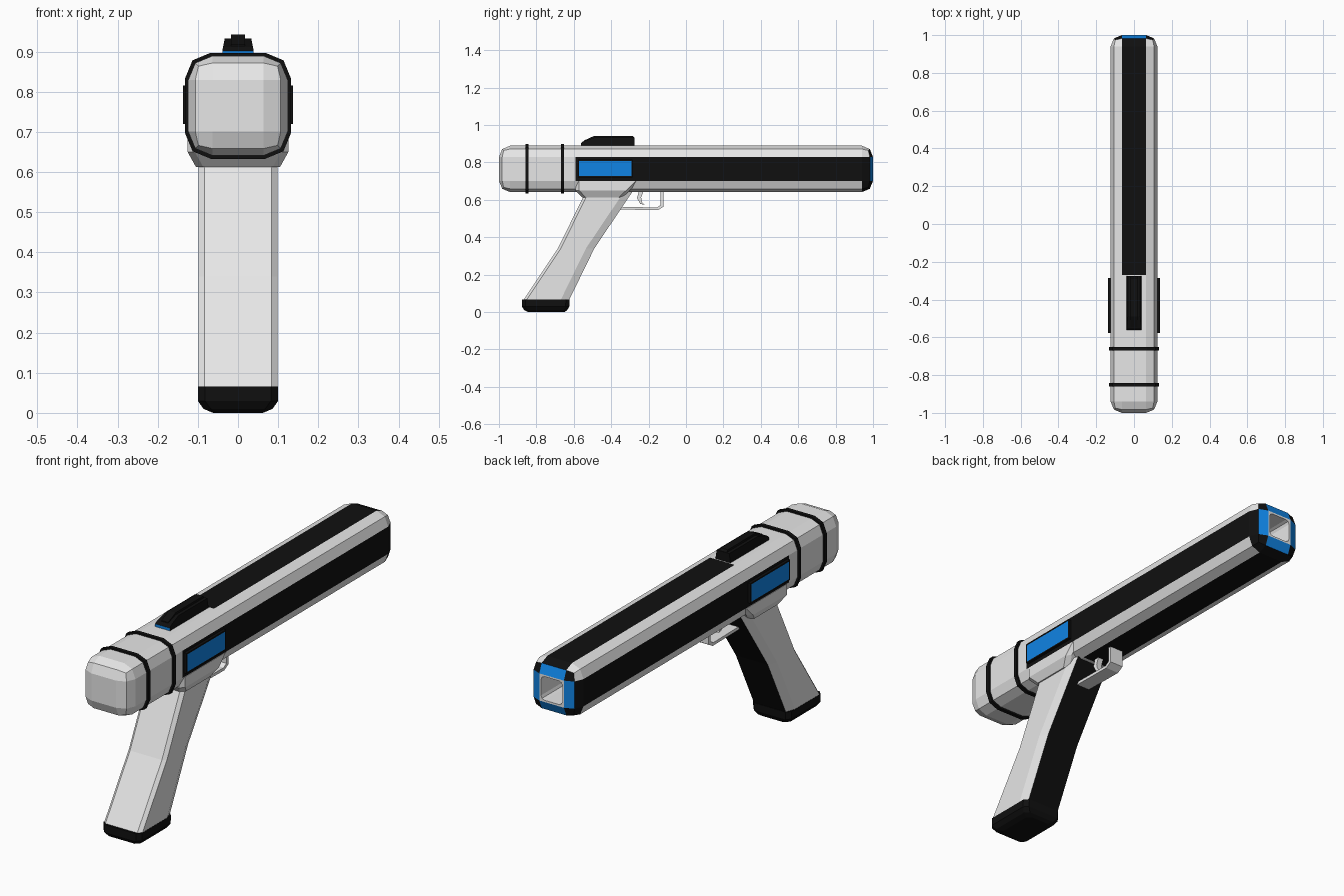
import bpy, bmesh
from mathutils import Vector

if "Cube" in bpy.data.objects:
    bpy.data.objects.remove(bpy.data.objects["Cube"])


def material(name, rgb):
    m = bpy.data.materials.new(name)
    m.use_nodes = True
    m.diffuse_color = (*rgb, 1)
    m.node_tree.nodes["Principled BSDF"].inputs["Base Color"].default_value = (*rgb, 1)
    return m


MATS = [material("white shell", (0.8, 0.8, 0.8)),
        material("black trim", (0.005, 0.005, 0.005)),
        material("blue accent", (0.005, 0.23, 0.78))]
WHITE, BLACK, BLUE = range(3)


def finish(name, bm, rule):
    """Colour faces by a rule (or one index) and make the object."""
    bmesh.ops.recalc_face_normals(bm, faces=bm.faces)
    for f in bm.faces:
        f.material_index = rule(f.calc_center_median(), f.normal) if callable(rule) else rule
    mesh = bpy.data.meshes.new(name)
    bm.to_mesh(mesh)
    bm.free()
    for m in MATS:
        mesh.materials.append(m)
    obj = bpy.data.objects.new(name, mesh)
    bpy.context.collection.objects.link(obj)
    return obj


def box(lo, hi):
    bm = bmesh.new()
    bmesh.ops.create_cube(bm, size=1)
    lo, hi = Vector(lo), Vector(hi)
    for v in bm.verts:
        v.co = (lo + hi) / 2 + v.co * (hi - lo)
    return bm


def bevel(bm, edges, width, segments):
    bmesh.ops.bevel(bm, geom=edges, offset=width, segments=segments,
                    profile=0.5, affect='EDGES')


def along_y(e):
    d = e.verts[0].co - e.verts[1].co
    return abs(d.y) > 0.9 * d.length


def loft(name, rings, rule):
    bm = bmesh.new()
    loops = [[bm.verts.new(p) for p in r] for r in rings]
    n = len(loops[0])
    for a, b in zip(loops, loops[1:]):
        for i in range(n):
            j = (i + 1) % n
            bm.faces.new((a[i], a[j], b[j], b[i]))
    bm.faces.new(loops[0])
    bm.faces.new(loops[-1])
    return finish(name, bm, rule)


def prism(name, profile, half, rule):
    """Side profile in (y, z), extruded across x."""
    return loft(name, [[(x, y, z) for y, z in profile] for x in (-half, half)], rule)


def slab(z, y0, y1, w, front=0.02, back=0.02, cx=0.018):
    """Horizontal rectangle with cut corners."""
    half = [(w - cx, y0), (w, y0 + front), (w, y1 - back), (w - cx, y1)]
    return [(x, y, z) for x, y in half] + [(-x, y, z) for x, y in reversed(half)]


# Main body: rounded bar with a bore in the muzzle end
CZ, H, R = 0.765, 0.124, 0.06
FLAT = H - R + 0.002
bm = box((-H, -1, CZ - H), (H, 1, CZ + H))
bevel(bm, bm.edges[:], R, 2)
end = max(bm.faces, key=lambda f: f.calc_center_median().y)
bmesh.ops.inset_region(bm, faces=[end], thickness=0.012)
bore = bmesh.ops.extrude_discrete_faces(bm, faces=[end])["faces"][0]
bmesh.ops.translate(bm, verts=bore.verts[:], vec=(0, -0.3, 0))
bm.edges.ensure_lookup_table()
bevel(bm, [e for e in bm.edges if along_y(e) and 0.25 < e.calc_length() < 0.35], 0.018, 2)
for y in (-0.59, -0.27):
    bmesh.ops.bisect_plane(bm, geom=bm.verts[:] + bm.edges[:] + bm.faces[:],
                           plane_co=(0, y, 0), plane_no=(0, 1, 0))


def body_colour(c, n):
    x, z = abs(c.x), c.z - CZ
    flat_x, flat_z = x < FLAT, abs(z) < FLAT
    if flat_x and flat_z:
        return WHITE
    if c.y > 0.983:
        return BLUE if flat_x or flat_z else BLACK
    if c.y > 0.94 and z < 0:
        return BLACK
    if flat_z:
        return BLACK if c.y > -0.59 else WHITE
    return BLACK if flat_x and c.y > -0.27 else WHITE


finish("body", bm, body_colour)

# Two bands round the front section
for name, y in (("front_band", -0.85), ("middle_band", -0.66)):
    B = H + 0.008
    bm = box((-B, y - 0.009, CZ - B), (B, y + 0.009, CZ + B))
    bevel(bm, [e for e in bm.edges if along_y(e)], R + 0.004, 2)
    finish(name, bm, BLACK)

# Side panels: black plate with inset blue face
for name, s in (("left_panel", 1), ("right_panel", -1)):
    xs = sorted((s * 0.115, s * 0.137))
    bm = box((xs[0], -0.578, 0.72), (xs[1], -0.285, 0.815))
    outer = max(bm.faces, key=lambda f: s * f.calc_center_median().x)
    bmesh.ops.inset_region(bm, faces=[outer], thickness=0.009)
    finish(name, bm, lambda c, n: BLUE if abs(c.x) > 0.136 and abs(c.y + 0.4315) < 0.1
           and abs(c.z - 0.7675) < 0.03 else BLACK)

# Sight on top with a raised centre rail
loft("sight", [[(-0.04, y, 0.88), (0.04, y, 0.88), (w, y, z), (-w, y, z)]
               for y, z, w in ((-0.562, 0.902, 0.039), (-0.55, 0.912, 0.037),
                               (-0.49, 0.932, 0.033), (-0.275, 0.932, 0.033))],
     lambda c, n: BLUE if n.y < -0.95 else BLACK)
prism("sight_rail", [(-0.55, 0.89), (-0.545, 0.917), (-0.49, 0.942), (-0.285, 0.942),
                     (-0.275, 0.93), (-0.275, 0.89)], 0.018, BLACK)

# Flared mount between body and grip
loft("grip_mount", [slab(0.70, -0.592, -0.25, 0.1255), slab(0.65, -0.592, -0.30, 0.1255),
                    slab(0.613, -0.556, -0.34, 0.105)], WHITE)

# Grip with a black rear face, and its base cap
loft("grip", [slab(z, y0, y1, 0.099, 0.016, 0.045, 0.016)
              for z, y0, y1 in ((0.645, -0.535, -0.285), (0.34, -0.685, -0.49),
                                (0.06, -0.872, -0.627))],
     lambda c, n: BLACK if n.y > 0.5 and abs(n.x) < 0.1 else WHITE)
loft("grip_base", [slab(0.066, -0.878, -0.622, 0.1), slab(0.03, -0.878, -0.624, 0.1),
                   slab(0.01, -0.865, -0.635, 0.086), slab(0, -0.845, -0.65, 0.062)], BLACK)

# Trigger guard and trigger
prism("trigger_guard", [(-0.37, 0.548), (-0.15, 0.545), (-0.12, 0.563), (-0.12, 0.65),
                        (-0.135, 0.65), (-0.135, 0.572), (-0.155, 0.559), (-0.37, 0.562)],
      0.034, WHITE)
prism("trigger", [(-0.225, 0.65), (-0.24, 0.612), (-0.235, 0.588), (-0.222, 0.573),
                  (-0.245, 0.578), (-0.262, 0.61), (-0.25, 0.65)], 0.014, WHITE)
